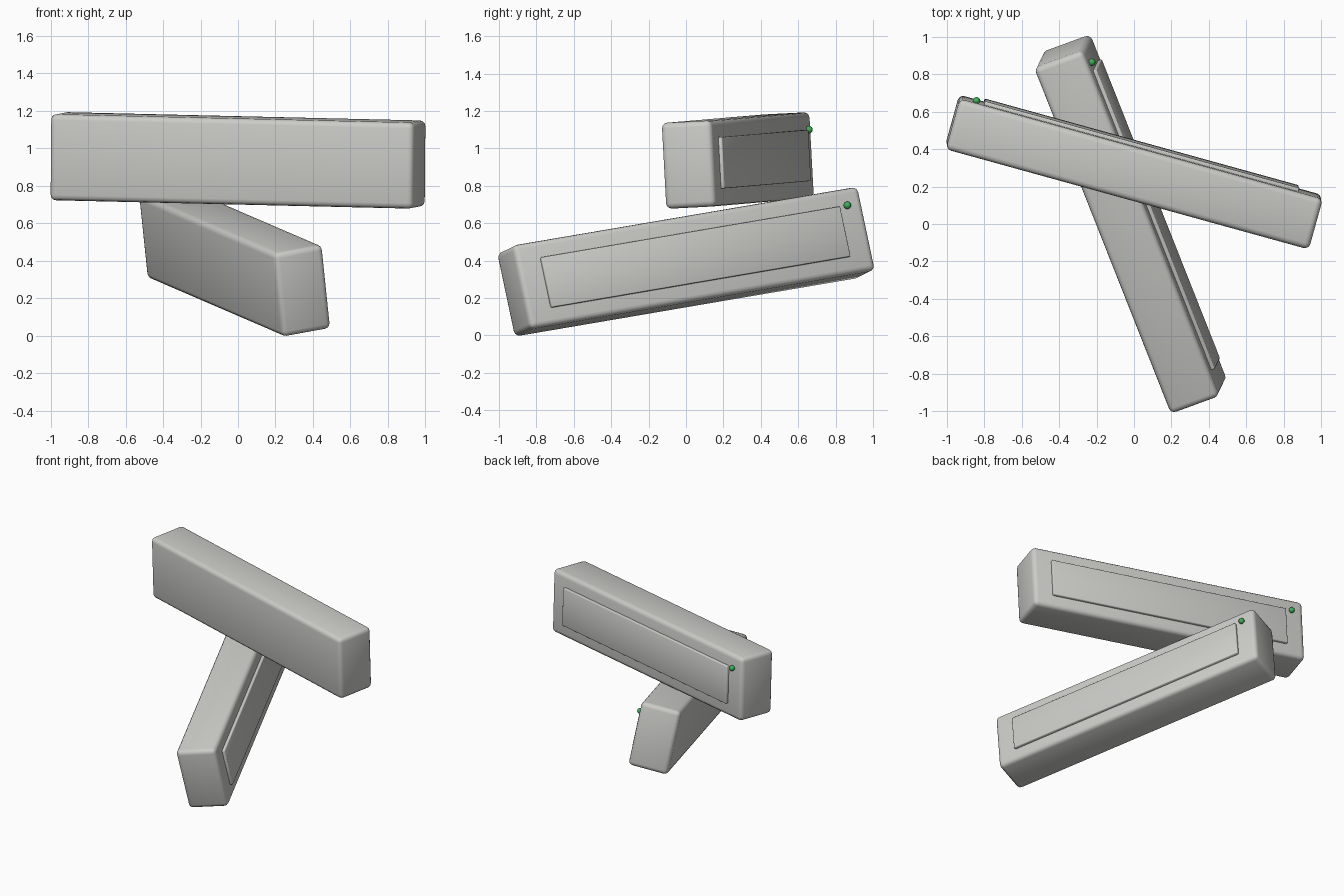
import bpy
from mathutils import Matrix, Vector

if "Cube" in bpy.data.objects:
    bpy.data.objects.remove(bpy.data.objects["Cube"], do_unlink=True)


def make_material(name, colour):
    mat = bpy.data.materials.new(name)
    mat.use_nodes = True
    mat.diffuse_color = colour
    mat.node_tree.nodes["Principled BSDF"].inputs["Base Color"].default_value = colour
    return mat


GREY = make_material("light grey", (0.6, 0.6, 0.58, 1))
GREEN = make_material("button green", (0.05, 0.42, 0.1, 1))

LENGTH, WIDTH, HEIGHT = 2.01, 0.28, 0.46


def finish(obj, name, mat, frame):
    obj.name = name
    obj.data.materials.append(mat)
    obj.data.shade_smooth()
    obj.matrix_world = frame @ obj.matrix_world


def box(name, size, location, bevel, segments, frame):
    bpy.ops.mesh.primitive_cube_add(size=1)
    obj = bpy.context.object
    obj.data.transform(Matrix.Diagonal((*size, 1)))
    obj.matrix_world = Matrix.Translation(location)
    mod = obj.modifiers.new("rounded edges", "BEVEL")
    mod.width = bevel
    mod.segments = segments
    finish(obj, name, GREY, frame)


def bar(prefix, centre, along, outward):
    # Local axes: x runs along the bar, -y faces out of the panel side
    x = Vector(along).normalized()
    y = -Vector(outward)
    y = (y - y.dot(x) * x).normalized()
    frame = Matrix((x, y, x.cross(y))).transposed().to_4x4()
    frame.translation = centre

    # Rounded body
    box(prefix + "_body", (LENGTH, WIDTH, HEIGHT), (0, 0, 0), 0.03, 3, frame)
    # Raised side panel
    box(prefix + "_panel", (1.74, 0.04, 0.275), (0, -WIDTH / 2, 0), 0.006, 2, frame)
    # Small round button at the upper corner of the panel
    bpy.ops.mesh.primitive_uv_sphere_add(segments=16, ring_count=10, radius=0.02)
    obj = bpy.context.object
    obj.matrix_world = Matrix.Translation((0.915, -WIDTH / 2 - 0.01, 0.137))
    finish(obj, prefix + "_button", GREEN, frame)


bar("upper_bar", (0, 0.277, 0.935), (-1.92, 0.53, 0.045), (0.075, 0.29, 0.015))
bar("lower_bar", (-0.018, 0, 0.394), (-0.72, 1.82, 0.31), (0.25, 0.09, 0.045))
